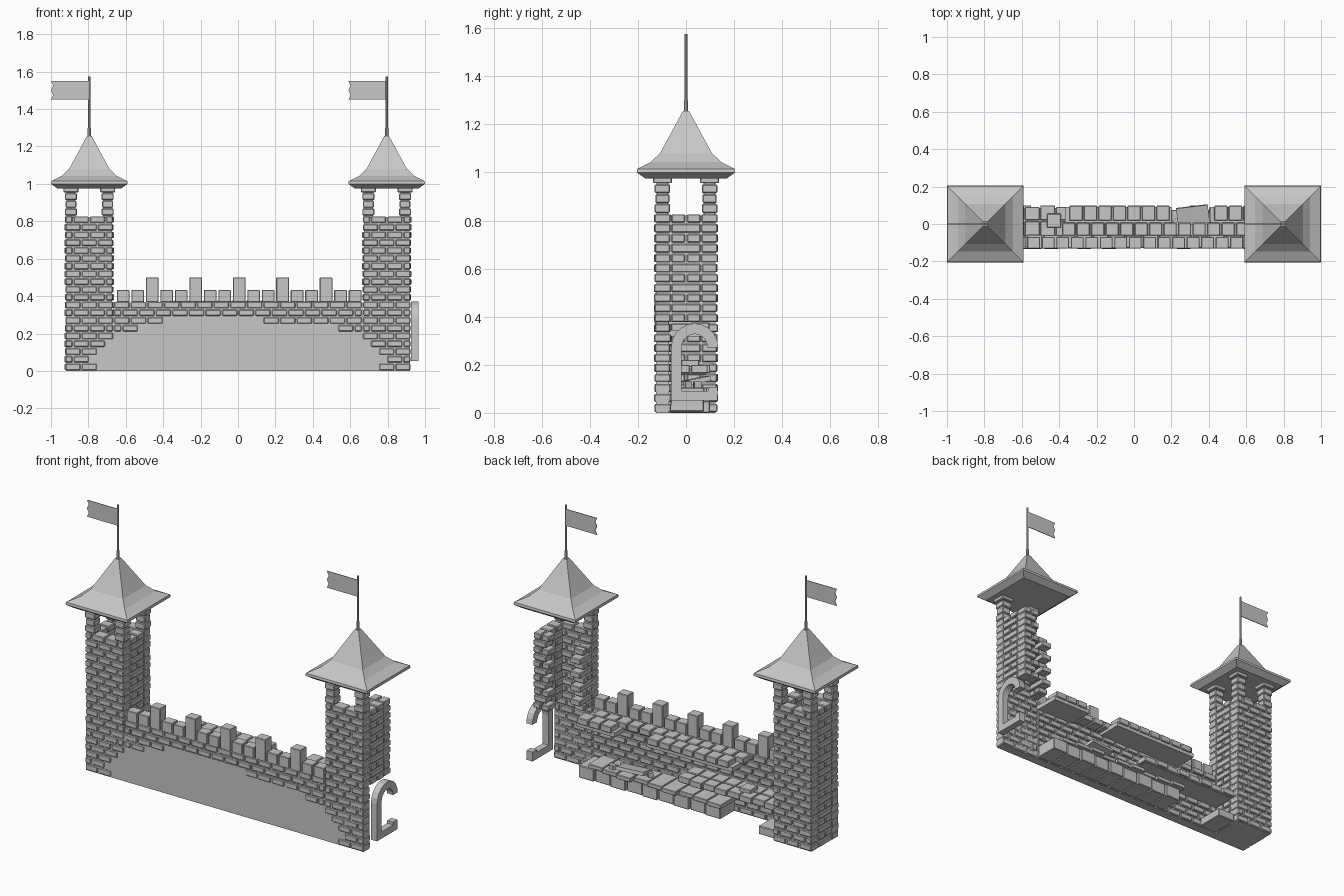
import bpy, bmesh, math, random
from mathutils import Matrix, Vector

random.seed(4)
old = bpy.data.objects.get("Cube")
if old:
    bpy.data.objects.remove(old, do_unlink=True)

stone = bpy.data.materials.new("grey stone")
stone.use_nodes = True
stone.diffuse_color = (0.57, 0.57, 0.57, 1)
stone.node_tree.nodes["Principled BSDF"].inputs["Base Color"].default_value = (0.57, 0.57, 0.57, 1)

COURSE = 0.0415          # height of one brick course
GAP = 0.004              # half joint width
TOWER_X, HALF, THICK = 0.795, 0.13, 0.065


def finish(name, bm, bevel=0):
    bmesh.ops.recalc_face_normals(bm, faces=bm.faces)
    mesh = bpy.data.meshes.new(name)
    bm.to_mesh(mesh)
    bm.free()
    mesh.materials.append(stone)
    ob = bpy.data.objects.new(name, mesh)
    bpy.context.collection.objects.link(ob)
    if bevel:
        mod = ob.modifiers.new("worn edges", 'BEVEL')
        mod.width, mod.segments = bevel, 1


def box(bm, x, y, z, turn=None):
    center = Vector([(p[0] + p[1]) / 2 for p in (x, y, z)])
    size = Vector([abs(p[1] - p[0]) for p in (x, y, z)])
    m = Matrix.Translation(center) @ (turn or Matrix()) @ Matrix.Diagonal(size).to_4x4()
    bmesh.ops.create_cube(bm, size=1, matrix=m)


def in_panel(x, z):
    # smooth rendered area of the front, dipping where the bricks sag
    top = 0.26 if 0.15 < x < 0.45 else 0.28
    return z < top * (1 - min(1, abs(x) / 0.8) ** 5)


def course(bm, axis, a, b, lo, hi, row, width=0.087):
    # one row of bricks from a to b along an axis
    z = (row * COURSE + GAP, (row + 1) * COURSE - GAP)
    count = max(1, round((b - a) / width))
    step = (b - a) / count
    cuts = [a + k * step for k in range(count + 1)]
    if row % 2:
        cuts = [a] + [c + step / 2 for c in cuts[:-1]] + [b]
    for s, e in zip(cuts, cuts[1:]):
        span = (s + GAP, e - GAP)
        j = random.uniform(-0.002, 0.003)
        if axis == 'x':
            front = lo - j
            if lo < -0.12 and in_panel((s + e) / 2, sum(z) / 2):
                front = -0.115
            box(bm, span, (front, hi + j), z)
        else:
            box(bm, (lo - j, hi + j), span, z)


def post(bm, x, y):
    # brick corner post with a wider cap
    for k in range(3):
        r = 0.032 - 0.003 * (k % 2)
        box(bm, (x - r, x + r), (y - r, y + r), (0.832 + k * 0.041, 0.868 + k * 0.041))
    box(bm, (x - 0.025, x + 0.025), (y - 0.025, y + 0.025), (0.82, 0.96))
    box(bm, (x - 0.04, x + 0.04), (y - 0.04, y + 0.04), (0.955, 0.98))


# Towers: the right-hand one keeps four walls, the other is broken open behind
for name, side in (("right", -1), ("left", 1)):
    cx = side * TOWER_X
    x0, x1 = cx - HALF, cx + HALF
    ruined = side > 0
    bm = bmesh.new()
    core = bmesh.new()
    inset = 0.008
    box(core, (x0 + inset, x1 - inset), (-0.122, -THICK - inset), (0, 0.82))
    for row in range(20):
        course(bm, 'x', x0, x1, -HALF, -THICK, row)
        if not ruined:
            course(bm, 'x', x0, x1, THICK, HALF, row)
            course(bm, 'y', -THICK, THICK, x0, x0 + THICK, row)
            course(bm, 'y', -THICK, THICK, x1 - THICK, x1, row)
        elif row > 8:
            course(bm, 'y', -THICK, THICK, x1 - THICK, x1, row)
            course(bm, 'x', x1 - 0.09 - 0.02 * (row % 2), x1, THICK, HALF, row)
            # stepped stub of the broken inner wall
            if row < 18:
                course(bm, 'y', -THICK, 0.06 - 0.035 * (row % 2), x0, x0 + THICK, row)
    if ruined:
        box(core, (x1 - THICK + inset, x1 - inset), (-0.1, HALF - inset), (0.38, 0.82))
        corners = [(-1, -1), (1, -1)]
    else:
        box(core, (x0 + inset, x1 - inset), (THICK + inset, HALF - inset), (0, 0.82))
        for a in (x0, x1 - THICK):
            box(core, (a + inset, a + THICK - inset), (-0.1, 0.1), (0, 0.82))
        box(core, (x0 + inset, x1 - inset), (-0.12, 0.12), (0, 0.02))
        corners = [(-1, -1), (1, -1), (-1, 1), (1, 1)]
    for i, j in corners:
        post(bm, cx + i * 0.098, j * 0.098)
    finish(name + "_tower_bricks", bm, 0.004)
    finish(name + "_tower_mortar", core)

    # Flared pyramid roof built from square rings
    bm = bmesh.new()
    rings = []
    for r, z in ((0.17, 0.975), (0.205, 1.0), (0.203, 1.015), (0.147, 1.043),
                 (0.108, 1.08), (0.013, 1.255)):
        rings.append([bm.verts.new((cx + i * r, j * r, z))
                      for i, j in ((-1, -1), (1, -1), (1, 1), (-1, 1))])
    for lower, upper in zip(rings, rings[1:]):
        for k in range(4):
            n = (k + 1) % 4
            bm.faces.new((lower[k], lower[n], upper[n], upper[k]))
    bm.faces.new(rings[0][::-1])
    bm.faces.new(rings[-1])
    finish(name + "_roof", bm)

    # Flag pole
    bm = bmesh.new()
    for r, low, high in ((0.009, 1.24, 1.3), (0.006, 1.3, 1.575)):
        bmesh.ops.create_cone(bm, cap_ends=True, segments=8, radius1=r, radius2=r, depth=high - low,
                              matrix=Matrix.Translation((cx, 0, (low + high) / 2)))
    finish(name + "_flag_pole", bm)

    # Flag with a notched end
    bm = bmesh.new()
    edge = [(0, 1.45), (0, 1.55)]
    edge += [(-0.205 + 0.012 * (k % 2), 1.55 - 0.025 * k) for k in range(5)]
    flag = bm.faces.new([bm.verts.new((cx + x, -0.002, z)) for x, z in edge])
    out = bmesh.ops.extrude_face_region(bm, geom=[flag])
    bmesh.ops.translate(bm, vec=(0, 0.004, 0),
                        verts=[v for v in out["geom"] if isinstance(v, bmesh.types.BMVert)])
    finish(name + "_flag", bm)

# Curtain wall bricks and smooth front panel
end = TOWER_X - HALF
bm = bmesh.new()
for row in range(9):
    course(bm, 'x', -end, end, -HALF, -0.06, row)
finish("curtain_wall_bricks", bm, 0.004)
bm = bmesh.new()
box(bm, (-0.92, 0.92), (-0.124, -0.07), (0, 0.29))
box(bm, (-end, end), (-0.122, -0.07), (0.28, 0.365))
finish("curtain_wall_core", bm)

# Battlements: every third block is tall
bm = bmesh.new()
for k in range(-8, 9):
    x = k * 0.0775 + 0.006
    box(bm, (x - 0.034, x + 0.034), (-0.13, -0.07), (0.368, 0.5 if k % 3 == 0 else 0.432))
finish("battlements", bm, 0.003)

# Walkway paving, fallen away at one end and with a gap in the back row
bm = bmesh.new()
for k in range(-4, 9):
    x = k * 0.0775
    box(bm, (x - 0.074, x - 0.004), (-0.062, 0.008), (0.335, 0.372))
    if not 0.2 < x < 0.42:
        box(bm, (x - 0.036, x + 0.036), (0.018, 0.098), (0.338, 0.376))
finish("walkway_stones", bm, 0.004)
bm = bmesh.new()
box(bm, (-0.37, 0.2), (-0.08, 0.09), (0.318, 0.345))
box(bm, (0.41, end), (-0.08, 0.09), (0.318, 0.345))
finish("walkway_bed", bm)

# Footing stones, broken shelves and fallen slab behind the wall
bm = bmesh.new()
for k in range(9):
    x = -0.28 + k * 0.105
    box(bm, (x, x + 0.1), (-0.065, 0.075 - 0.008 * (k % 2)), (0.005, 0.08))
box(bm, (-0.665, -0.55), (-0.065, 0.1), (0, 0.05))
finish("footing_stones", bm, 0.004)
bm = bmesh.new()
for k in range(9):
    x = -0.3 + k * 0.1
    box(bm, (x, x + 0.095), (-0.065, 0.1 - 0.012 * (k % 3)), (0.08, 0.105))
finish("low_shelf", bm, 0.003)
bm = bmesh.new()
for k in range(8):
    x = -end + k * 0.0825
    box(bm, (x, x + 0.078), (-0.065, 0.015), (0.165, 0.2))
    box(bm, (x, x + 0.078), (0.021, 0.1 - 0.01 * (k % 2)), (0.165, 0.2))
box(bm, (-end, -0.02), (-0.065, 0.085), (0.16, 0.185))
box(bm, (-0.465, -0.39), (-0.02, 0.055), (0.19, 0.22))
finish("middle_shelf", bm, 0.003)
bm = bmesh.new()
box(bm, (0.23, 0.4), (0, 0.095), (0.125, 0.145),
    Matrix.Rotation(0.12, 4, 'Z') @ Matrix.Rotation(0.2, 4, 'X'))
for k in range(6):
    x, y = random.uniform(0.2, 0.45), random.uniform(-0.03, 0.06)
    box(bm, (x, x + 0.03), (y, y + 0.02), (0.104, 0.13), Matrix.Rotation(k, 4, 'Z'))
finish("fallen_slab_and_rubble", bm)

# Broken arched window surround on the tower's end
bm = bmesh.new()
cy, cz, n = 0.036, 0.272, 10
outer, inner = [[(cy - r * math.cos(math.pi * k / n), cz + (r + 0.002) * math.sin(math.pi * k / n))
                 for k in range(n + 1)] for r in (0.098, 0.054)]
outer = [(-0.062, 0.052)] + outer
inner = [(-0.018, 0.052)] + inner
for k in range(len(outer) - 1):
    quad = (outer[k], outer[k + 1], inner[k + 1], inner[k])
    near = [bm.verts.new((0.925, y, z)) for y, z in quad]
    far = [bm.verts.new((0.965, y, z)) for y, z in quad]
    bm.faces.new(near)
    bm.faces.new(far[::-1])
    for i in (0, 2) + ((3,) if k == 0 else ()) + ((1,) if k == len(outer) - 2 else ()):
        j = (i + 1) % 4
        bm.faces.new((near[i], near[j], far[j], far[i]))
bmesh.ops.remove_doubles(bm, verts=bm.verts, dist=0.0005)
box(bm, (0.925, 0.965), (-0.022, 0.132), (0.052, 0.092))
box(bm, (0.925, 0.965), (0.092, 0.132), (0.09, 0.108))
finish("window_arch", bm)
